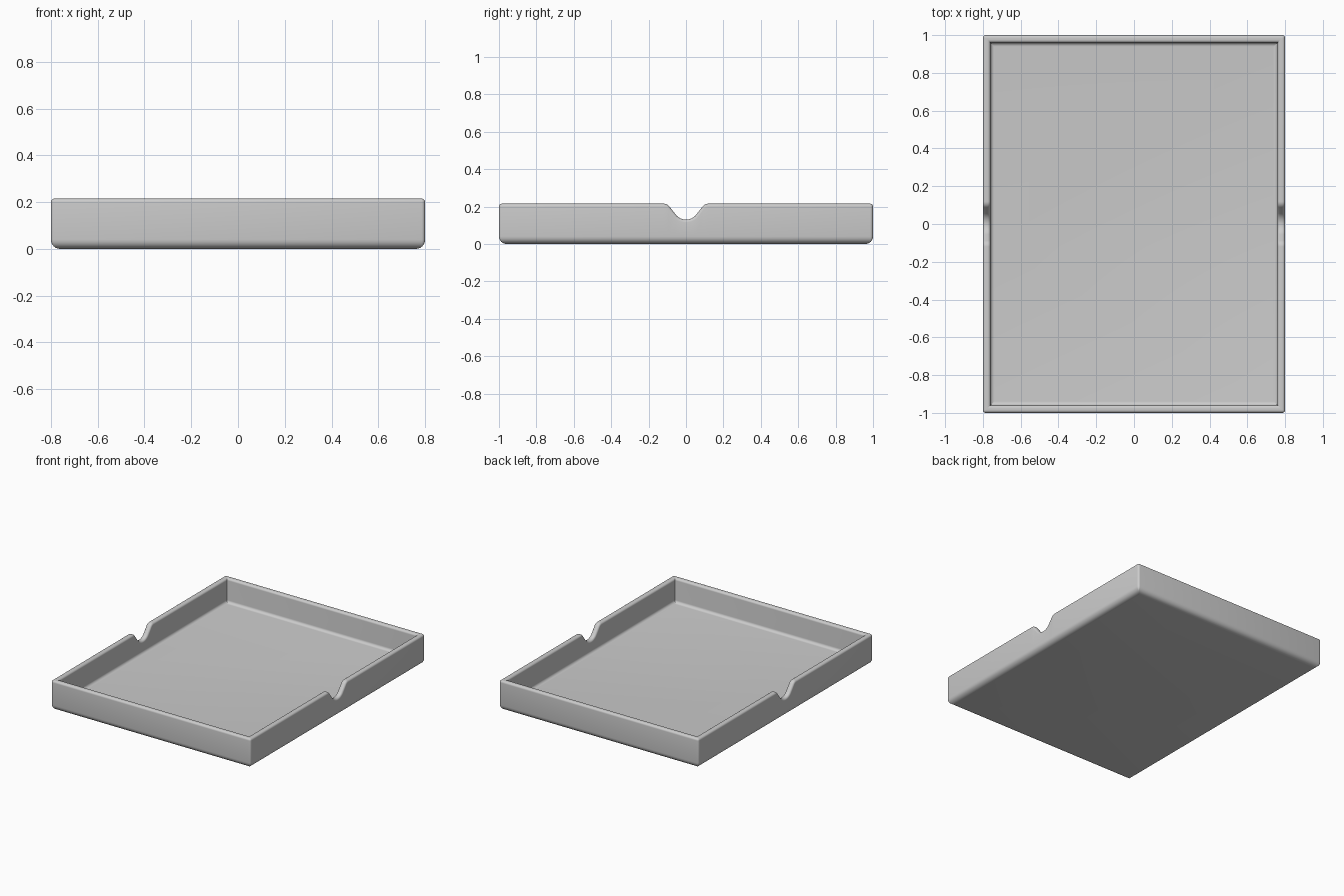
import bpy
import bmesh
from math import sin, cos, pi, radians

cube = bpy.data.objects.get("Cube")
if cube:
    bpy.data.objects.remove(cube, do_unlink=True)

HALF_X, HALF_Y, HEIGHT = 0.8, 1.0, 0.215
WALL, FLOOR = 0.04, 0.04
BOTTOM_R, RIM_R, FILLET_R, CORNER_R = 0.04, 0.015, 0.02, 0.015
NOTCH_HALF, NOTCH_Z, SLOPE = 0.12, 0.13, radians(52)
BOWL_R, SHOULDER_R = 0.07, 0.04


def sweep(start, end, steps):
    return [start + (end - start) * i / steps for i in range(steps + 1)]


# Finger notch: bowl arc, straight slope, shoulder arc, as (y, top height, rim stretch)
half = [(BOWL_R * sin(a), NOTCH_Z + BOWL_R * (1 - cos(a)), 1 / cos(a))
        for a in sweep(0, SLOPE, 8)]
half += [(NOTCH_HALF - SHOULDER_R * sin(a), HEIGHT - SHOULDER_R * (1 - cos(a)), 1 / cos(a))
         for a in sweep(SLOPE, 0, 8)]
notch = [(-y, z, k) for y, z, k in reversed(half[1:])] + half

# Wall section: (inset from outside, height, measured down from the rim?)
quarter = sweep(0, pi / 2, 6)
section = [(BOTTOM_R * (1 - sin(a)), BOTTOM_R * (1 - cos(a)), False) for a in quarter]
section += [(RIM_R * (1 - cos(a)), RIM_R * (1 - sin(a)), True) for a in quarter]
section += [(WALL - RIM_R * (1 - cos(a)), RIM_R * (1 - sin(a)), True)
            for a in reversed(quarter)]
section += [(WALL + FILLET_R * (1 - cos(a)), FLOOR + FILLET_R * (1 - sin(a)), False)
            for a in quarter]


def outline(inset):
    """Counter-clockwise rounded rectangle as (x, y, top height, rim stretch)."""
    r = max(CORNER_R - inset, 0.002)
    x, y = HALF_X - inset, HALF_Y - inset

    def corner(sx, sy, start):
        return [(sx * (x - r) + r * cos(a), sy * (y - r) + r * sin(a), HEIGHT, 1)
                for a in sweep(start, start + pi / 2, 4)]

    right = [(x, ny, z, k) for ny, z, k in notch]
    left = [(-x, ny, z, k) for ny, z, k in reversed(notch)]
    return (right + corner(1, 1, 0) + corner(-1, 1, pi / 2)
            + left + corner(-1, -1, pi) + corner(1, -1, 1.5 * pi))


# Tray: rings swept around the wall section, capped underneath and at the floor
bm = bmesh.new()
rings = []
for inset, h, from_rim in section:
    rings.append([bm.verts.new((x, y, top - h * k if from_rim else h))
                  for x, y, top, k in outline(inset)])
for low, high in zip(rings, rings[1:]):
    for i in range(len(low)):
        j = (i + 1) % len(low)
        bm.faces.new((low[i], low[j], high[j], high[i]))
bm.faces.new(list(reversed(rings[0])))
bm.faces.new(rings[-1])

mesh = bpy.data.meshes.new("tray")
bm.to_mesh(mesh)
bm.free()
tray = bpy.data.objects.new("tray", mesh)
bpy.context.collection.objects.link(tray)

# Plain grey finish
grey = bpy.data.materials.new("light grey")
grey.use_nodes = True
color = (0.6, 0.6, 0.6, 1)
grey.diffuse_color = color
grey.node_tree.nodes["Principled BSDF"].inputs["Base Color"].default_value = color
mesh.materials.append(grey)

bpy.ops.object.select_all(action="DESELECT")
tray.select_set(True)
bpy.context.view_layer.objects.active = tray
bpy.ops.object.shade_smooth_by_angle(angle=radians(35))
